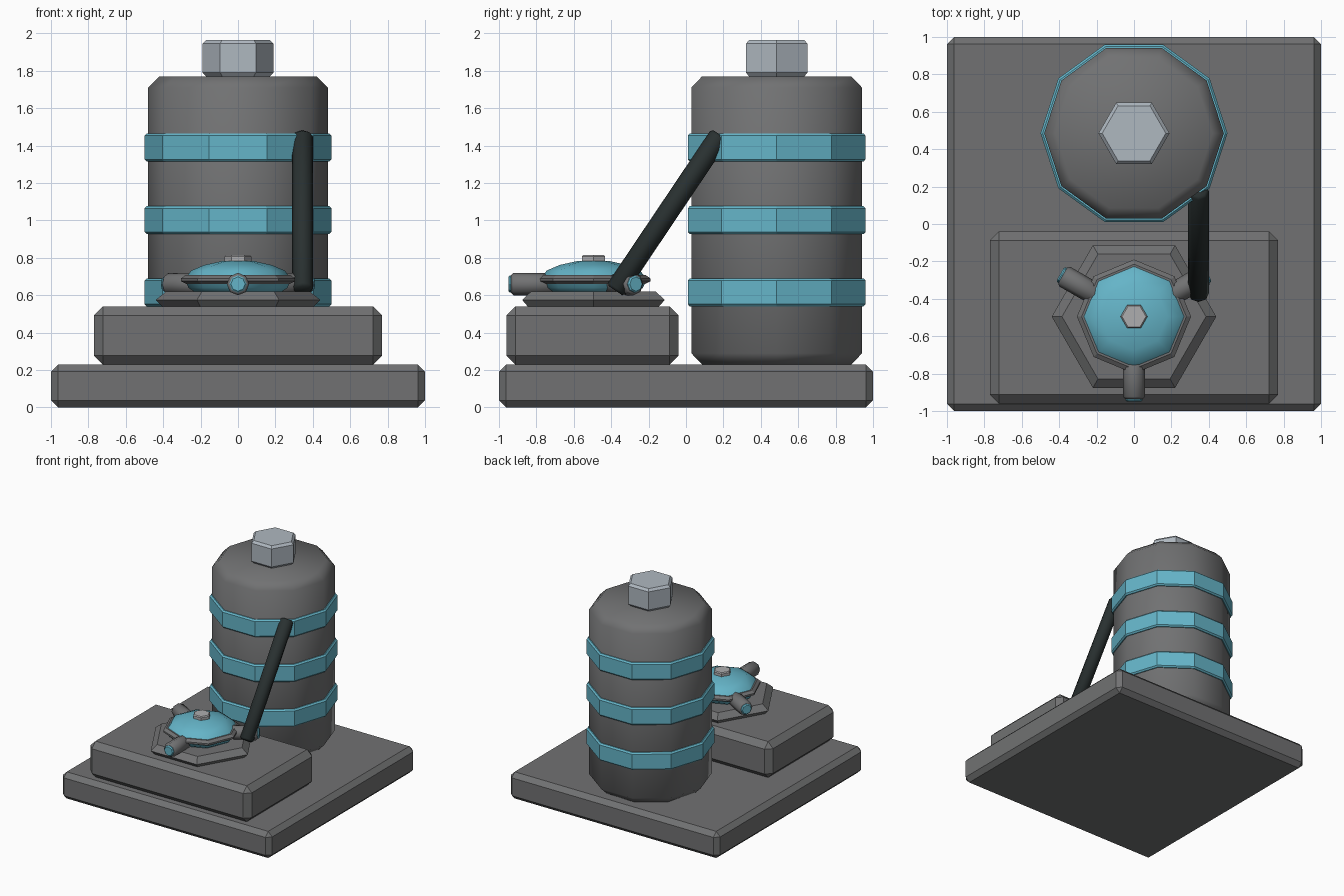
import bpy, bmesh, math
from mathutils import Vector

if "Cube" in bpy.data.objects:
    bpy.data.objects.remove(bpy.data.objects["Cube"])


def material(name, rgb):
    m = bpy.data.materials.new(name)
    m.diffuse_color = (*rgb, 1)
    m.use_nodes = True
    m.node_tree.nodes["Principled BSDF"].inputs["Base Color"].default_value = m.diffuse_color
    return m


GREY = material("mid grey", (0.165, 0.167, 0.17))
CYAN = material("cyan", (0.13, 0.46, 0.58))
STEEL = material("pale steel", (0.43, 0.48, 0.53))
DARK = material("dark rubber", (0.022, 0.03, 0.03))
SILVER = material("silver", (0.42, 0.42, 0.43))


def finish(bm, name, mat, smooth):
    bmesh.ops.recalc_face_normals(bm, faces=bm.faces)
    me = bpy.data.meshes.new(name)
    bm.to_mesh(me)
    bm.free()
    me.materials.append(mat)
    ob = bpy.data.objects.new(name, me)
    bpy.context.collection.objects.link(ob)
    if smooth:
        bpy.ops.object.select_all(action='DESELECT')
        bpy.context.view_layer.objects.active = ob
        ob.select_set(True)
        bpy.ops.object.shade_smooth_by_angle(angle=math.radians(smooth))
    return ob


def block(name, lo, hi, bevel, mat):
    """Box between two corners with chamfered edges."""
    bm = bmesh.new()
    bmesh.ops.create_cube(bm, size=1)
    for v in bm.verts:
        v.co = [(lo[i] + hi[i]) / 2 + v.co[i] * (hi[i] - lo[i]) for i in range(3)]
    bmesh.ops.bevel(bm, geom=bm.edges[:], offset=bevel, segments=1, affect='EDGES')
    return finish(bm, name, mat, 0)


def lathe(name, profile, sides, start, end_dir, mat, smooth=0, turn=0):
    """Capped solid of (radius, height) rings, set at start and pointing along end_dir."""
    bm = bmesh.new()
    rings = []
    for r, h in profile:
        rings.append([bm.verts.new((r * math.cos(a), r * math.sin(a), h))
                      for a in (math.tau * i / sides + turn for i in range(sides))])
    for a, b in zip(rings, rings[1:]):
        for i in range(sides):
            j = (i + 1) % sides
            bm.faces.new((a[i], a[j], b[j], b[i]))
    bm.faces.new(rings[0])
    bm.faces.new(rings[-1])
    ob = finish(bm, name, mat, smooth)
    ob.location = start
    ob.rotation_euler = Vector(end_dir).to_track_quat('Z', 'Y').to_euler() \
        if tuple(end_dir) != UP else (0, 0, 0)
    return ob


def drum(r, z0, z1, b):
    """Profile of a cylinder with chamfered rims."""
    return [(r - b, z0), (r, z0 + b), (r, z1 - b), (r - b, z1)]


UP = (0, 0, 1)

# Slabs
block("base_slab", (-1, -1, 0), (1, 1, 0.23), 0.038, GREY)
block("plinth", (-0.77, -0.96, 0.23), (0.77, -0.04, 0.54), 0.048, GREY)

# Tank with bands and a hexagonal cap
tank = (0, 0.485, 0)
lathe("tank", drum(0.48, 0.23, 1.77, 0.06), 10, tank, UP, GREY, 50)
for i, z in enumerate((0.54, 0.927, 1.315)):
    lathe(f"tank_band_{i + 1}", drum(0.5, z, z + 0.15, 0.012), 10, tank, UP, CYAN)
lathe("tank_cap", drum(0.19, 1.77, 1.965, 0.02), 6, tank, UP, STEEL)

# Valve on the plinth
valve = Vector((0, -0.495, 0))
lathe("valve_plate", [(0.405, 0.54), (0.44, 0.575), (0.385, 0.62)], 6, valve, UP, GREY)
lathe("valve_dome", [(0.22, 0.61), (0.265, 0.64), (0.285, 0.685), (0.25, 0.732),
                     (0.18, 0.762), (0.09, 0.782), (0.02, 0.788)], 8, valve, UP, CYAN, 50)
lathe("valve_flange", [(0.27, 0.658), (0.305, 0.675), (0.305, 0.69), (0.28, 0.708)],
      8, valve, UP, GREY)
lathe("valve_knob", drum(0.072, 0.77, 0.815, 0.008), 6, valve, UP, SILVER)

# Three nozzles with coloured tips
for i, deg in enumerate((30, 150, 270)):
    a = math.radians(deg)
    d = Vector((math.cos(a), math.sin(a), 0))
    at = valve + Vector((0, 0, 0.66))
    lathe(f"nozzle_{i + 1}", drum(0.06, 0.2, 0.44, 0.012), 8, at, d, GREY, 50)
    lathe(f"nozzle_tip_{i + 1}", [(0.046, 0.43), (0.046, 0.447), (0.038, 0.455)],
          8, at, d, CYAN)

# Slanted pipe from the valve up to the top band
foot, head = Vector((0.345, -0.378, 0.625)), Vector((0.345, 0.182, 1.458))
lathe("pipe", drum(0.056, 0, (head - foot).length, 0.014), 8, foot, head - foot, DARK, 50)
